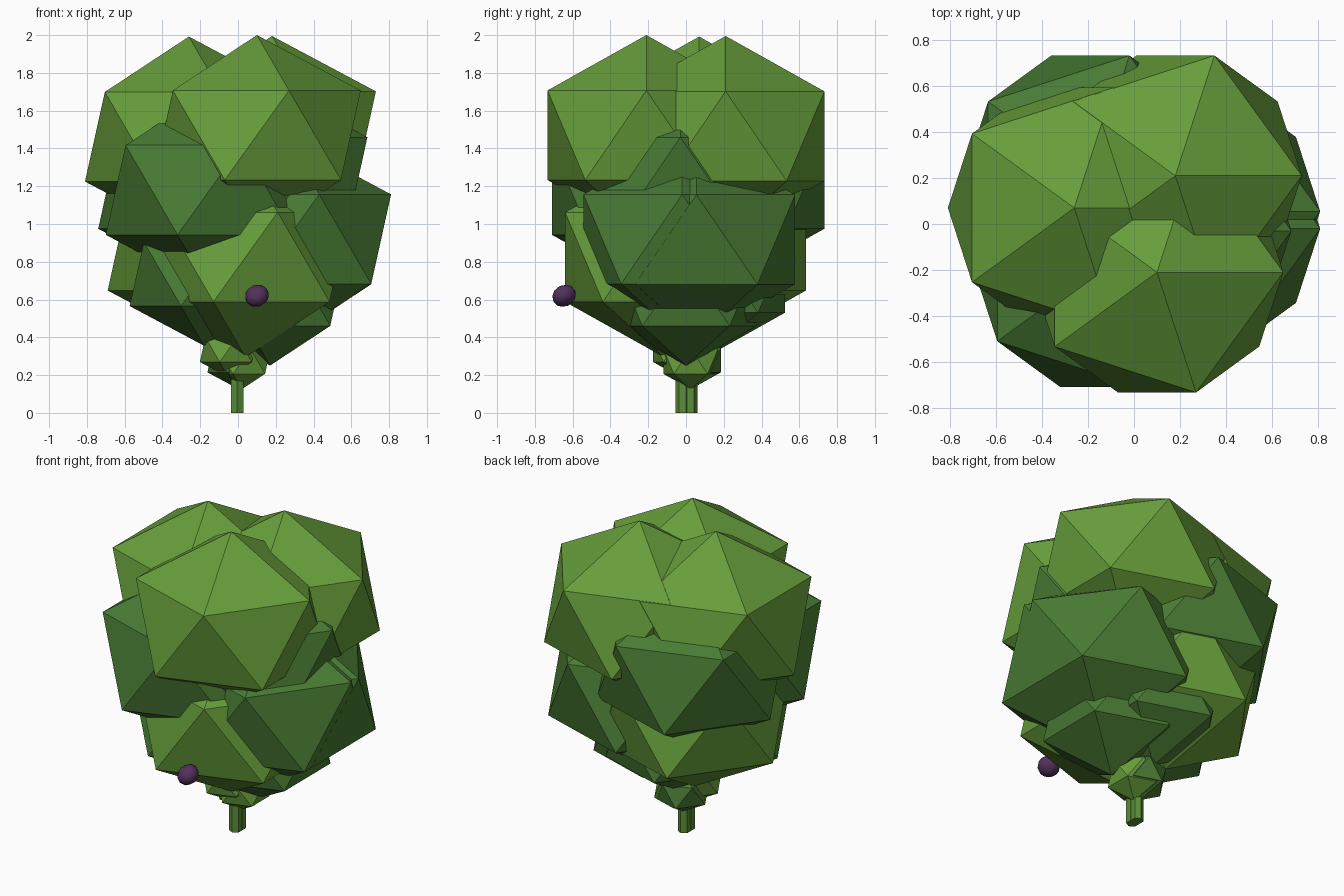
import bpy, math

if "Cube" in bpy.data.objects:
    bpy.data.objects.remove(bpy.data.objects["Cube"])

def mat(name, rgb):
    m = bpy.data.materials.new(name)
    m.diffuse_color = (*rgb, 1)
    m.use_nodes = True
    m.node_tree.nodes["Principled BSDF"].inputs["Base Color"].default_value = m.diffuse_color
    return m

LIGHT = mat("light_leaf_green", (0.135, 0.342, 0.043))
DARK = mat("dark_leaf_green", (0.066, 0.198, 0.034))
STEM = mat("stem_green", (0.105, 0.270, 0.040))
PLUM = mat("plum_purple", (0.085, 0.030, 0.105))

SQUASH = 0.862  # clumps are slightly flattened

def clump(name, loc, r, m):
    bpy.ops.mesh.primitive_ico_sphere_add(subdivisions=1, radius=1, location=loc)
    o = bpy.context.object
    o.name = name
    o.scale = (r, r, r * SQUASH)
    o.data.materials.append(m)
    return o

# Large leaf clumps: crown, middle and lower tiers
BIG = 0.615
tiers = {
    "crown_clump": (LIGHT, [(0.10, -0.21, 1.47), (0.18, 0.21, 1.465), (-0.26, 0.07, 1.462)]),
    "middle_clump": (DARK, [(-0.15, -0.187, 1.18), (-0.19, 0.21, 1.212), (0.135, -0.03, 1.222)]),
    "side_clump": (DARK, [(0.26, -0.02, 0.92), (0.26, 0.055, 0.918)]),
    "lower_clump": (LIGHT, [(0.04, -0.117, 0.825), (-0.14, 0.112, 0.885)]),
}
for name, (m, places) in tiers.items():
    for i, p in enumerate(places):
        clump(f"{name}_{i + 1}", p, BIG, m)

# Medium clumps under the foliage
for i, p in enumerate([(0.17, 0.0, 0.63), (-0.18, -0.10, 0.735), (-0.02, 0.15, 0.70)]):
    clump(f"under_clump_{i + 1}", p, 0.44, DARK)

# Little clumps round the stem
for i, (p, m) in enumerate([((0.02, 0.025, 0.272), LIGHT),
                            ((-0.05, -0.03, 0.335), LIGHT),
                            ((-0.01, 0.04, 0.28), DARK)]):
    clump(f"base_clump_{i + 1}", p, 0.17, m)

# Twin stems
for i, y in enumerate((-0.018, 0.023)):
    bpy.ops.mesh.primitive_cylinder_add(vertices=6, radius=0.037, depth=0.5,
                                        location=(-0.004, y, 0.25))
    o = bpy.context.object
    o.name = f"stem_{i + 1}"
    o.data.materials.append(STEM)

# Hanging fruit
bpy.ops.mesh.primitive_ico_sphere_add(subdivisions=2, radius=1, location=(0.10, -0.645, 0.62))
fruit = bpy.context.object
fruit.name = "fruit"
fruit.scale = (0.066, 0.066, 0.056)
fruit.rotation_euler = (math.radians(30), math.radians(-25), 0)
fruit.data.materials.append(PLUM)
bpy.ops.object.shade_smooth_by_angle(angle=math.radians(40))
